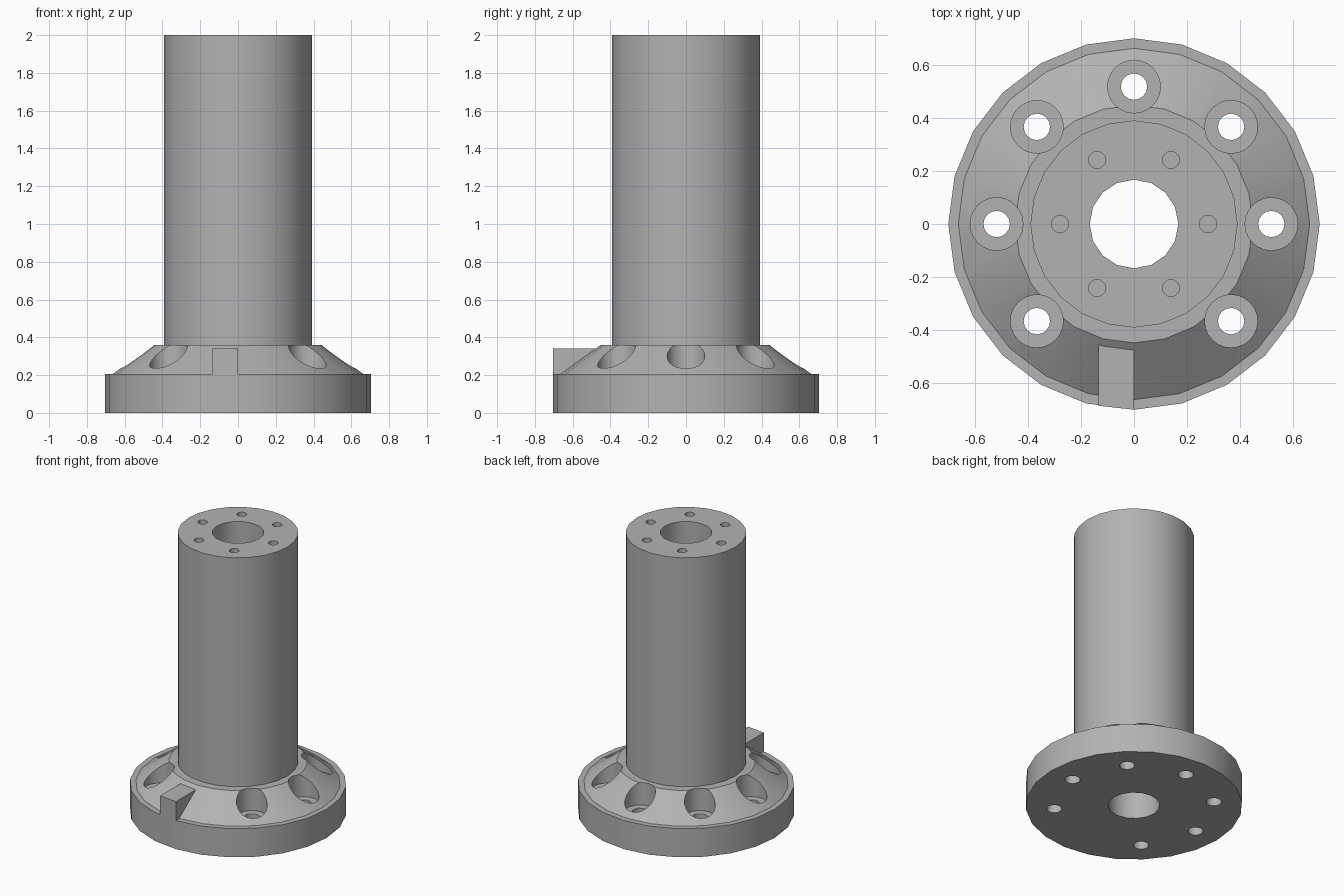
import bpy
import bmesh
import math

if "Cube" in bpy.data.objects:
    bpy.data.objects.remove(bpy.data.objects["Cube"])

grey = bpy.data.materials.new("metal_grey")
grey.diffuse_color = (0.45, 0.45, 0.45, 1)
grey.use_nodes = True
grey.node_tree.nodes["Principled BSDF"].inputs["Base Color"].default_value = grey.diffuse_color


def make_object(name, bm):
    bmesh.ops.recalc_face_normals(bm, faces=bm.faces)
    mesh = bpy.data.meshes.new(name)
    bm.to_mesh(mesh)
    bm.free()
    mesh.materials.append(grey)
    obj = bpy.data.objects.new(name, mesh)
    bpy.context.collection.objects.link(obj)
    return obj


def lathe(name, profile, sides):
    """Closed solid of revolution, capped at both ends."""
    bm = bmesh.new()
    rings = []
    for r, z in profile:
        ring = []
        for i in range(sides):
            a = 2 * math.pi * i / sides
            ring.append(bm.verts.new((r * math.cos(a), r * math.sin(a), z)))
        rings.append(ring)
    for low, high in zip(rings, rings[1:]):
        for i in range(sides):
            j = (i + 1) % sides
            bm.faces.new((low[i], low[j], high[j], high[i]))
    bm.faces.new(rings[0])
    bm.faces.new(rings[-1])
    return make_object(name, bm)


def drill(target, radius, z0, z1, ring_radius, angles, sides):
    """Cut a ring of vertical holes out of the target."""
    for angle in angles:
        a = math.radians(angle)
        cutter = lathe("cutter", [(radius, z0), (radius, z1)], sides)
        cutter.location = (ring_radius * math.cos(a), ring_radius * math.sin(a), 0)
        cutter.hide_render = True
        mod = target.modifiers.new("hole", "BOOLEAN")
        mod.operation = "DIFFERENCE"
        mod.solver = "EXACT"
        mod.object = cutter
        bpy.context.view_layer.objects.active = target
        bpy.ops.object.modifier_apply(modifier=mod.name)
        bpy.data.objects.remove(cutter)


# Flange with sloped shoulder, and the tall tube
body = lathe("flanged_tube", [(0.703, 0), (0.703, 0.205), (0.665, 0.205),
                              (0.45, 0.36), (0.392, 0.36), (0.392, 2)], 24)

# Central bore
drill(body, 0.168, -0.1, 2.1, 0, [0], 16)

# Seven counterbored bolt holes, leaving the front free for the key
bolts = [a for a in range(0, 360, 45) if a != 270]
drill(body, 0.1, 0.2, 0.6, 0.52, bolts, 24)
drill(body, 0.05, -0.1, 0.3, 0.52, bolts, 16)

# Six blind screw holes in the tube end
drill(body, 0.032, 1.85, 2.1, 0.28, range(0, 360, 60), 16)

# Locating key on the front of the shoulder
bm = bmesh.new()
base = bm.faces.new([bm.verts.new((x, y, 0.205)) for x, y in
                     [(-0.135, -0.688), (0, -0.703), (0, -0.45), (-0.135, -0.45)]])
top = bmesh.ops.extrude_face_region(bm, geom=[base])["geom"]
bmesh.ops.translate(bm, vec=(0, 0, 0.135),
                    verts=[v for v in top if isinstance(v, bmesh.types.BMVert)])
if not base.is_valid or len(bm.faces) < 6:
    bm.faces.new([v for v in bm.verts][:4])
make_object("locating_key", bm)

# Smooth round walls, sharp edges
bpy.ops.object.select_all(action="DESELECT")
body.select_set(True)
bpy.context.view_layer.objects.active = body
bpy.ops.object.shade_smooth_by_angle(angle=math.radians(30))
